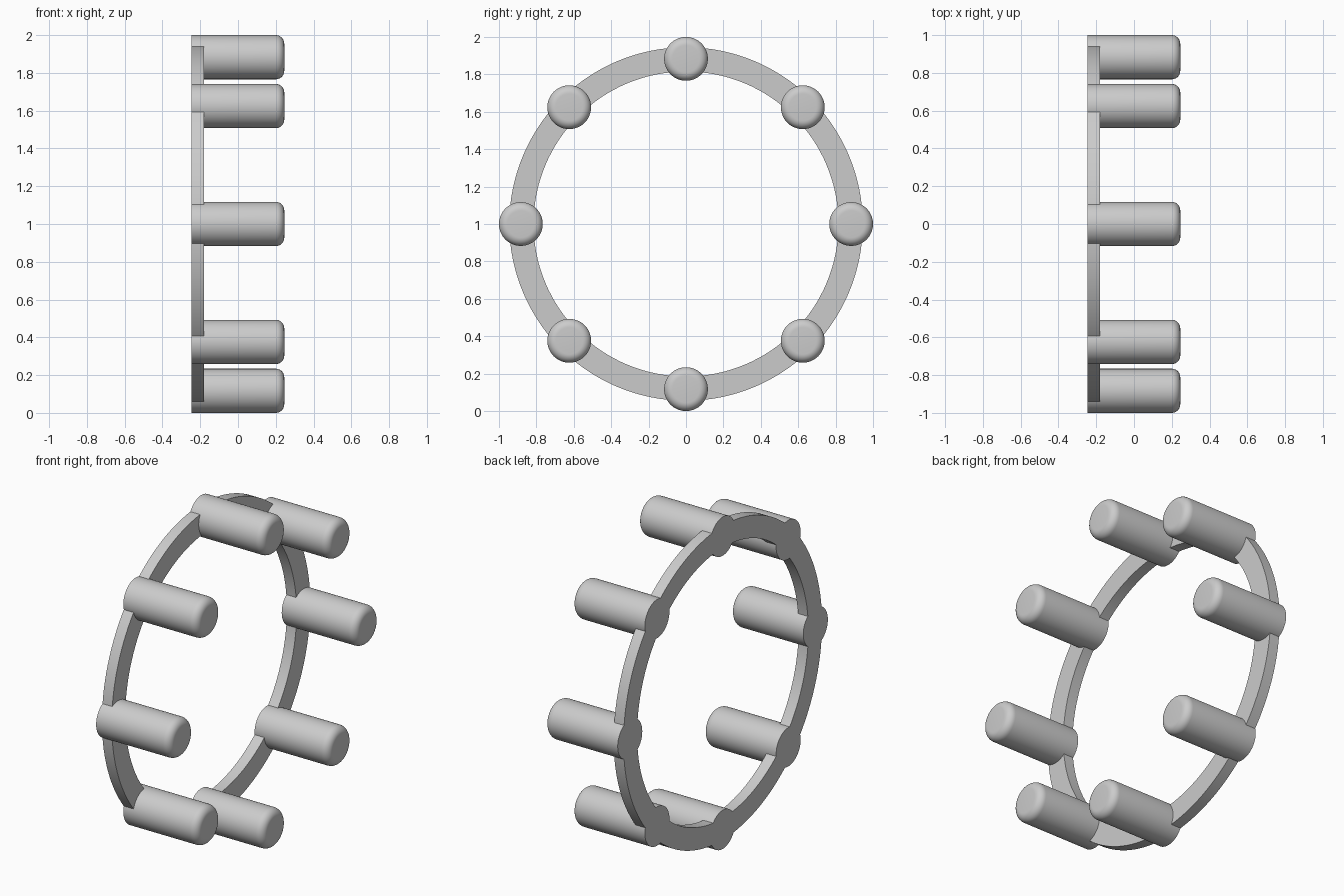
import bpy
import bmesh
from math import cos, sin, pi, radians
from mathutils import Matrix

if "Cube" in bpy.data.objects:
    bpy.data.objects.remove(bpy.data.objects["Cube"], do_unlink=True)

BACK, FRONT = -0.245, 0.245      # extent along x
RING_FRONT = -0.18
RING_IN, RING_OUT = 0.815, 0.945
PEG_R, PEG_CIRCLE, ROUNDING = 0.117, 0.883, 0.045
PEGS = 8
CENTRE_Z = 1.0

grey = bpy.data.materials.new("plain grey")
grey.use_nodes = True
colour = (0.6, 0.6, 0.6, 1)
grey.diffuse_color = colour
grey.node_tree.nodes["Principled BSDF"].inputs["Base Color"].default_value = colour


def add_object(name, bm, location):
    bmesh.ops.recalc_face_normals(bm, faces=bm.faces)
    mesh = bpy.data.meshes.new(name)
    bm.to_mesh(mesh)
    bm.free()
    mesh.materials.append(grey)
    obj = bpy.data.objects.new(name, mesh)
    obj.location = location
    bpy.context.collection.objects.link(obj)
    bpy.ops.object.select_all(action="DESELECT")
    obj.select_set(True)
    bpy.context.view_layer.objects.active = obj
    bpy.ops.object.shade_smooth_by_angle(angle=radians(30))
    return obj


# Flat ring: rectangular section spun about the x axis
bm = bmesh.new()
section = [(BACK, RING_IN), (RING_FRONT, RING_IN), (RING_FRONT, RING_OUT), (BACK, RING_OUT)]
verts = [bm.verts.new((x, 0, r)) for x, r in section]
edges = [bm.edges.new((verts[i], verts[(i + 1) % 4])) for i in range(4)]
bmesh.ops.spin(bm, geom=verts + edges, cent=(0, 0, 0), axis=(1, 0, 0),
               angle=2 * pi, steps=128, use_merge=True)
bmesh.ops.remove_doubles(bm, verts=bm.verts, dist=0.0001)
add_object("ring", bm, (0, 0, CENTRE_Z))

# Pegs: cylinders along x with a rounded front rim
for i in range(PEGS):
    bm = bmesh.new()
    bmesh.ops.create_cone(bm, cap_ends=True, segments=64, radius1=PEG_R, radius2=PEG_R,
                          depth=FRONT - BACK, matrix=Matrix.Rotation(pi / 2, 4, "Y"))
    rim = [e for e in bm.edges if all(v.co.x > 0 for v in e.verts)]
    bmesh.ops.bevel(bm, geom=rim, offset=ROUNDING, offset_type="OFFSET",
                    segments=8, profile=0.5, affect="EDGES")
    a = 2 * pi * i / PEGS
    add_object(f"peg_{i + 1}", bm,
               (0, PEG_CIRCLE * cos(a), CENTRE_Z + PEG_CIRCLE * sin(a)))
